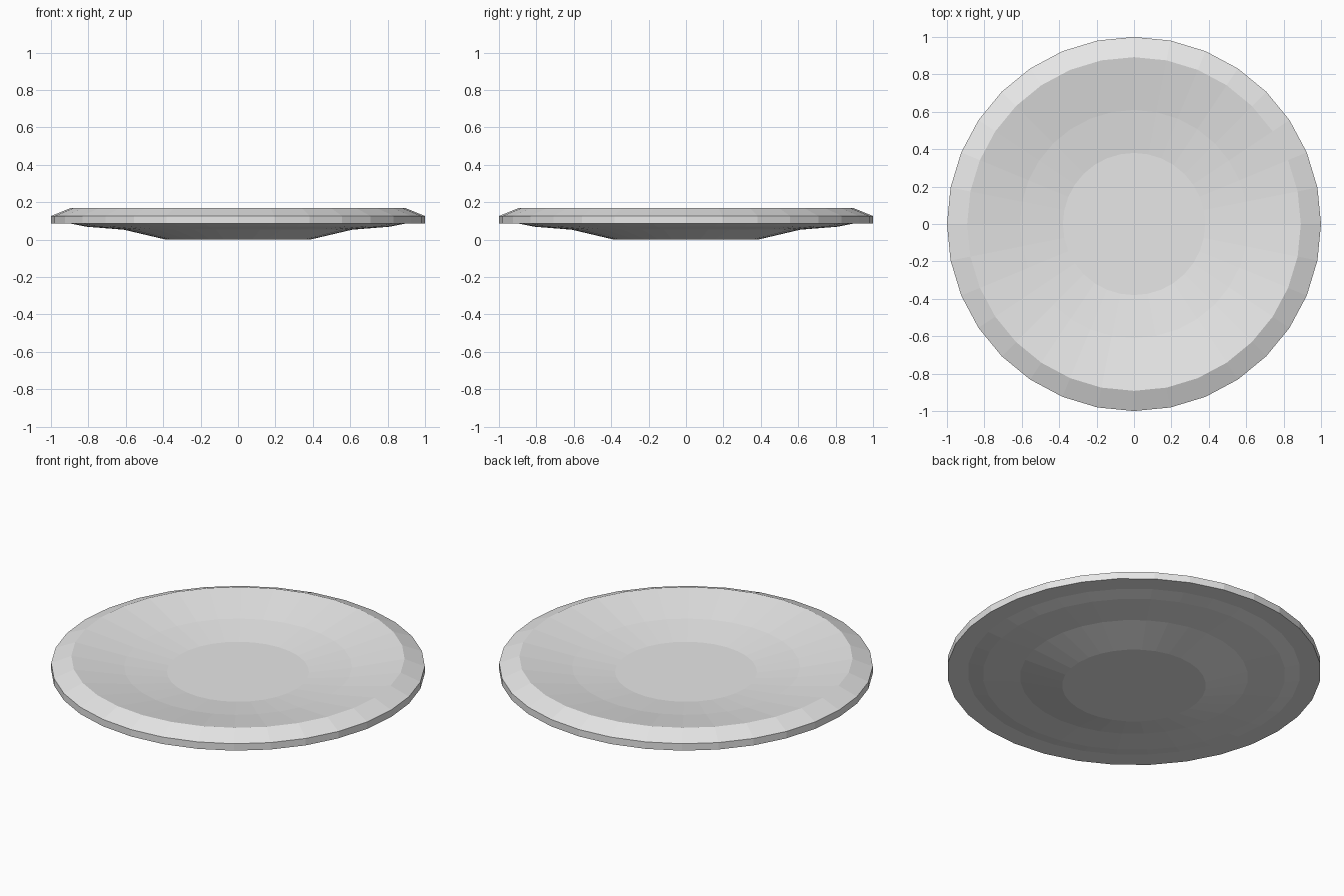
import bpy, bmesh, math

if "Cube" in bpy.data.objects:
    bpy.data.objects.remove(bpy.data.objects["Cube"])

SIDES = 32

# Plate colour
mat = bpy.data.materials.new("pale_grey")
mat.diffuse_color = (0.8, 0.8, 0.8, 1)
mat.use_nodes = True
mat.node_tree.nodes["Principled BSDF"].inputs["Base Color"].default_value = mat.diffuse_color

# Profile (radius, height): underside from the foot out, over the rim, into the well
profile = [(0.385, 0.0), (0.61, 0.053), (0.81, 0.069), (0.89, 0.085),
           (1.0, 0.085), (1.0, 0.126), (0.892, 0.17),
           (0.61, 0.115), (0.38, 0.085)]

bm = bmesh.new()
rings = []
for r, z in profile:
    rings.append([bm.verts.new((r * math.cos(math.tau * i / SIDES),
                                r * math.sin(math.tau * i / SIDES), z))
                  for i in range(SIDES)])

# Walls between neighbouring rings
for a, b in zip(rings, rings[1:]):
    for i in range(SIDES):
        j = (i + 1) % SIDES
        bm.faces.new((a[i], a[j], b[j], b[i]))

# Flat foot and flat well
bm.faces.new(rings[0][::-1])
bm.faces.new(rings[-1])
bmesh.ops.recalc_face_normals(bm, faces=bm.faces)

mesh = bpy.data.meshes.new("plate")
bm.to_mesh(mesh)
bm.free()
mesh.materials.append(mat)
plate = bpy.data.objects.new("plate", mesh)
bpy.context.collection.objects.link(plate)
